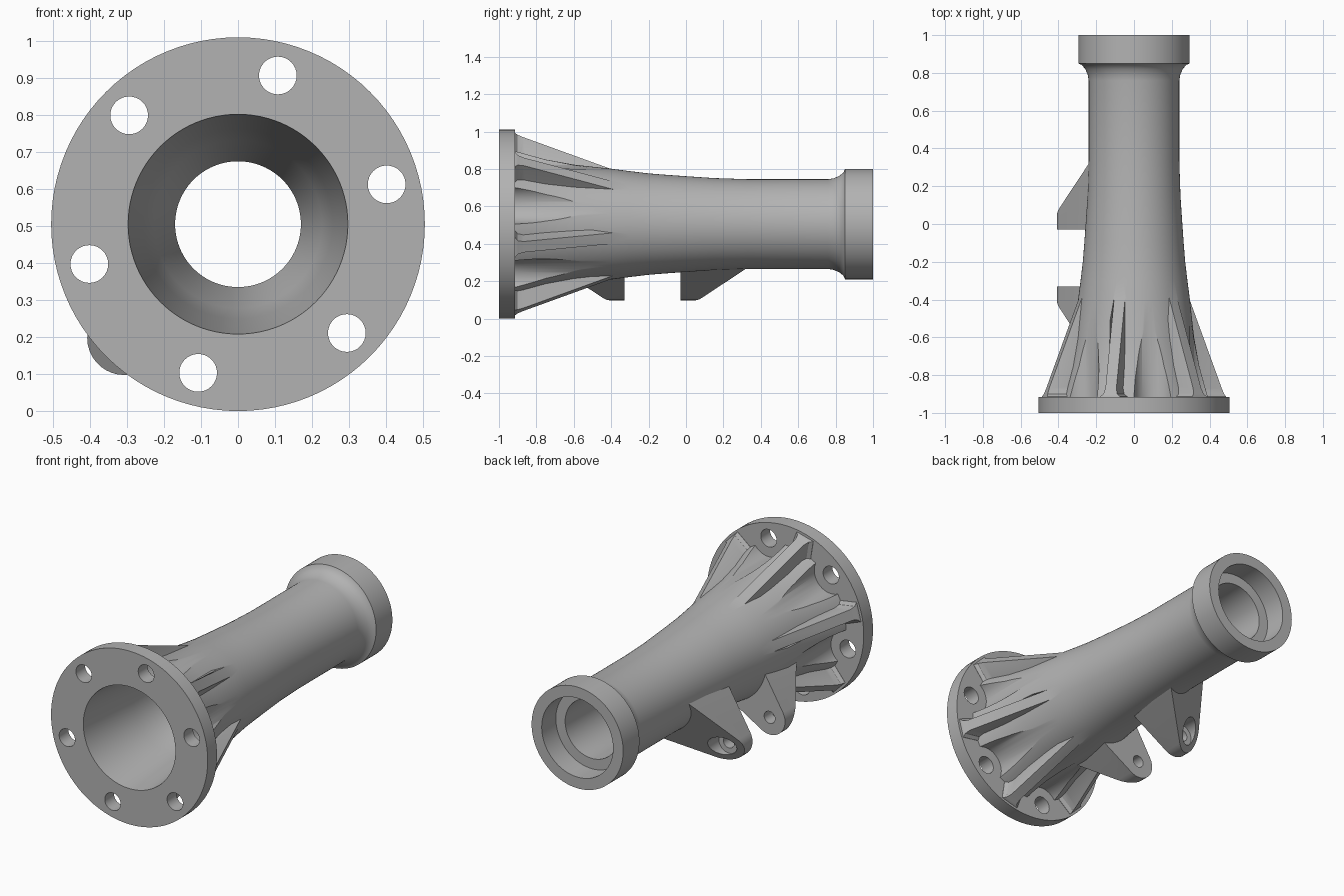
import bpy, bmesh
from math import cos, sin, pi, radians

if "Cube" in bpy.data.objects:
    bpy.data.objects.remove(bpy.data.objects["Cube"], do_unlink=True)

AXIS_Z = 0.505
BOLT_R = 0.416

metal = bpy.data.materials.new("cast_grey_metal")
metal.use_nodes = True
metal.diffuse_color = (0.45, 0.45, 0.45, 1)
metal.node_tree.nodes["Principled BSDF"].inputs["Base Color"].default_value = (0.45, 0.45, 0.45, 1)


def make(name, rings, close_caps=True):
    """Skin a list of equal vertex rings into a closed solid."""
    bm = bmesh.new()
    rows = [[bm.verts.new(p) for p in ring] for ring in rings]
    n = len(rows[0])
    for a, b in zip(rows, rows[1:]):
        for i in range(n):
            j = (i + 1) % n
            bm.faces.new((a[i], a[j], b[j], b[i]))
    bm.faces.new(rows[0])
    bm.faces.new(rows[-1])
    bmesh.ops.recalc_face_normals(bm, faces=bm.faces)
    mesh = bpy.data.meshes.new(name)
    bm.to_mesh(mesh)
    bm.free()
    mesh.materials.append(metal)
    obj = bpy.data.objects.new(name, mesh)
    bpy.context.collection.objects.link(obj)
    return obj


def lathe(name, profile, cx=0.0, cz=0.0, segs=96):
    """Revolve (radius, y) points about an axis parallel to y."""
    return make(name, [[(cx + r * cos(2 * pi * i / segs), y, cz + r * sin(2 * pi * i / segs))
                        for i in range(segs)] for r, y in profile])


def polar(r, t, angle):
    """Radial distance and sideways offset turned into x, z."""
    c, s = cos(angle), sin(angle)
    return r * c - t * s, r * s + t * c


def rod(name, r, y0, y1, dist, angle, segs=32):
    cx, cz = polar(dist, 0, angle)
    return lathe(name, [(r, y0), (r, y1)], cx, cz, segs)


def combine(target, tool, operation):
    mod = target.modifiers.new("combine", 'BOOLEAN')
    mod.operation = operation
    mod.solver = 'EXACT'
    mod.object = tool
    bpy.context.view_layer.objects.active = target
    bpy.ops.object.modifier_apply(modifier=mod.name)
    bpy.data.objects.remove(tool, do_unlink=True)


# Flared tube with end collar
housing = lathe("flanged_tube_housing", [
    (0.40, -0.95), (0.375, -0.86), (0.345, -0.75), (0.318, -0.6), (0.296, -0.4),
    (0.283, -0.3), (0.271, -0.2), (0.263, -0.1), (0.256, 0), (0.246, 0.15), (0.24, 0.33),
    (0.24, 0.76), (0.245, 0.79), (0.258, 0.82), (0.276, 0.842), (0.295, 0.85), (0.295, 1)])

# Scallops that clear the bolts
bolt_angles = [radians(15 + 60 * k) for k in range(6)]
for a in bolt_angles:
    combine(housing, rod("scallop", 0.108, -0.98, -0.4, BOLT_R, a, 48), 'DIFFERENCE')

# Bolt flange
combine(housing, lathe("flange", [(0.505, -1), (0.505, -0.915)]), 'UNION')

# Straight ribs, flared at the flange
stations = [(-0.95, 0.055, 0.495), (-0.914, 0.055, 0.49), (-0.9, 0.038, 0.484),
            (-0.87, 0.03, 0.473), (-0.39, 0.03, 0.293)]
for k in range(6):
    a = radians(45 + 60 * k)
    rings = []
    for y, w, r in stations:
        section = [(r, -w), (r, w), (0.25, w + 0.025), (0.25, -w - 0.025)]
        rings.append([(x, y, z) for x, z in (polar(p, t, a) for p, t in section)])
    combine(housing, make("rib", rings), 'UNION')

# Pair of mounting lugs, sloped on their outer sides
lug_angle = radians(225)
arc = [radians(-75 + 10 * i) for i in range(16)]
outline = [(0.17, -0.17)] + [(0.435 + 0.1 * cos(b), 0.1 * sin(b)) for b in arc] + [(0.17, 0.17)]
for flat_y, d in ((-0.33, -1), (-0.03, 1)):
    inner, outer = [], []
    for r, t in outline:
        x, z = polar(r, t, lug_angle)
        inner.append((x, flat_y, z))
        outer.append((x, flat_y + d * (0.08 + 0.8 * (0.505 - r)), z))
    combine(housing, make("lug", [inner, outer]), 'UNION')
    combine(housing, rod("lug_spotface", 0.065, flat_y + d * 0.075, flat_y + d * 0.24,
                         0.435, lug_angle), 'DIFFERENCE')
    combine(housing, rod("lug_hole", 0.035, flat_y - d * 0.05, flat_y + d * 0.2,
                         0.435, lug_angle), 'DIFFERENCE')

# Tapered bore and rear bearing recess
combine(housing, lathe("bore", [
    (0.3, -1.03), (0.297, -1), (0.278, -0.8), (0.256, -0.6), (0.227, -0.35),
    (0.17, -0.2), (0.17, 0.87), (0.23, 0.87), (0.23, 1.05)]), 'DIFFERENCE')

# Bolt holes
for a in bolt_angles:
    combine(housing, rod("bolt_hole", 0.051, -1.05, -0.87, BOLT_R, a), 'DIFFERENCE')

# Place and shade
housing.location.z = AXIS_Z
bpy.ops.object.select_all(action='DESELECT')
housing.select_set(True)
bpy.context.view_layer.objects.active = housing
bpy.ops.object.shade_smooth_by_angle(angle=radians(30))
